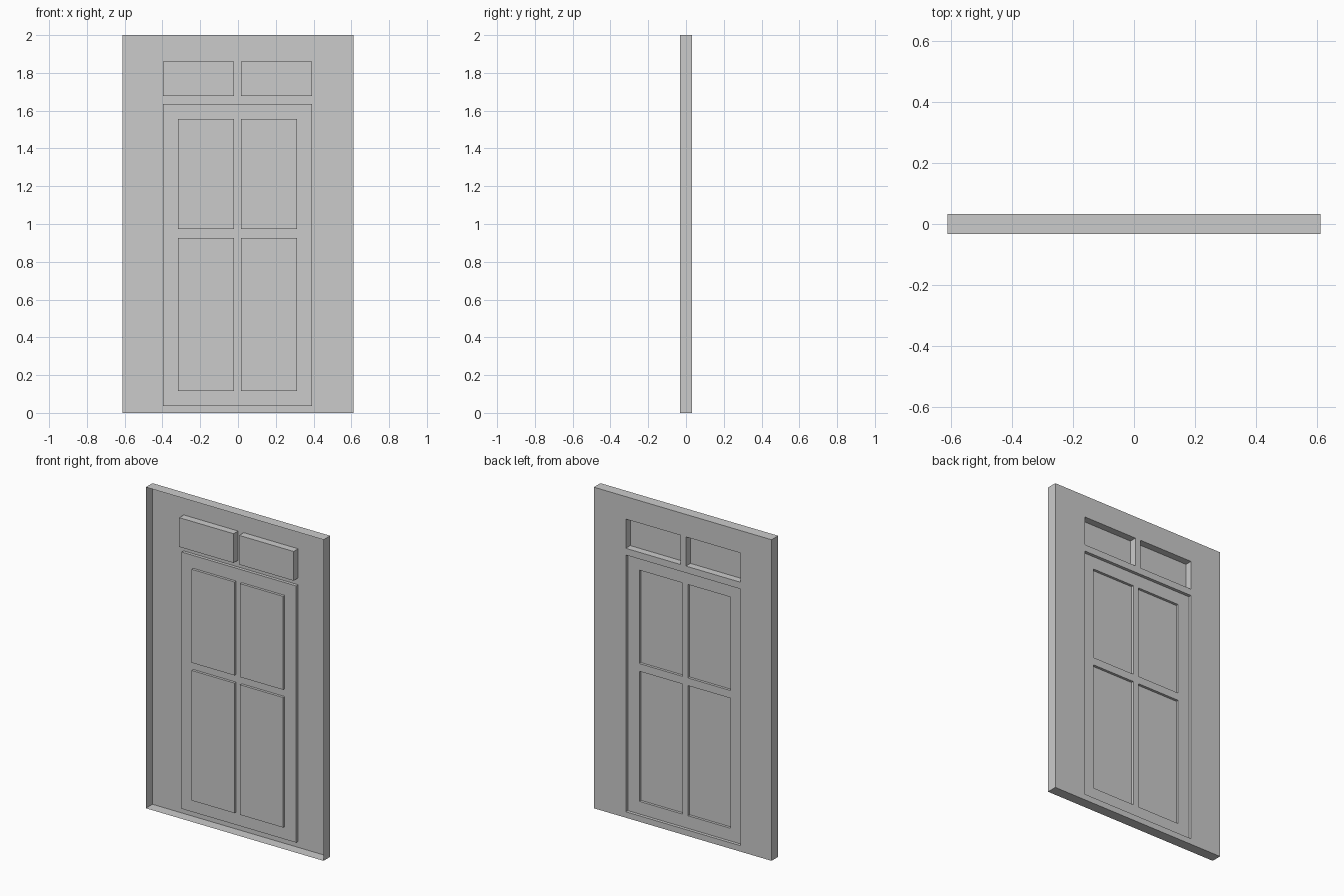
import bpy, bmesh, math

if "Cube" in bpy.data.objects:
    bpy.data.objects.remove(bpy.data.objects["Cube"])

HALF_W, TOP, BACK, FRONT = 0.612, 2.0, 0.0325, -0.0325

# Embossed rectangles: x0, x1, z0, z1, y of the raised face (later ones win)
STEPS = [
    (-0.397, 0.392, 0.037, 1.636, 0.013),    # door leaf
    (-0.317, -0.022, 0.974, 1.556, -0.003),  # upper door panels
    (0.016, 0.313, 0.974, 1.556, -0.003),
    (-0.317, -0.022, 0.116, 0.926, -0.003),  # lower door panels
    (0.016, 0.313, 0.116, 0.926, -0.003),
    (-0.397, -0.022, 1.678, 1.860, -0.012),  # transom lights
    (0.016, 0.392, 1.678, 1.860, -0.012),
]


def make_object(name, bm):
    bmesh.ops.remove_doubles(bm, verts=bm.verts, dist=1e-5)
    bmesh.ops.dissolve_limit(bm, angle_limit=math.radians(1),
                             verts=bm.verts, edges=bm.edges)
    mesh = bpy.data.meshes.new(name)
    bm.to_mesh(mesh)
    bm.free()
    obj = bpy.data.objects.new(name, mesh)
    bpy.context.collection.objects.link(obj)
    return obj


def quad(bm, *points):
    bm.faces.new([bm.verts.new(p) for p in points])


def level(x, z):
    y = BACK
    for x0, x1, z0, z1, step in STEPS:
        if x0 < x < x1 and z0 < z < z1:
            y = step
    return y


# Wall sheet with the door embossed towards the front
xs = sorted({-HALF_W, HALF_W} | {v for s in STEPS for v in s[:2]})
zs = sorted({0.0, TOP} | {v for s in STEPS for v in s[2:4]})
ys = [[level((a + b) / 2, (c + d) / 2) for c, d in zip(zs, zs[1:])]
      for a, b in zip(xs, xs[1:])]
bm = bmesh.new()
for i, (a, b) in enumerate(zip(xs, xs[1:])):
    for j, (c, d) in enumerate(zip(zs, zs[1:])):
        y = ys[i][j]
        quad(bm, (a, y, c), (b, y, c), (b, y, d), (a, y, d))
        # Step walls towards the next column and the next row
        if i + 1 < len(ys) and ys[i + 1][j] != y:
            n = ys[i + 1][j]
            quad(bm, (b, y, c), (b, n, c), (b, n, d), (b, y, d))
        if j + 1 < len(ys[i]) and ys[i][j + 1] != y:
            n = ys[i][j + 1]
            quad(bm, (a, y, d), (b, y, d), (b, n, d), (a, n, d))
make_object("wall_with_door", bm)

# Thin outer rim, open at the front
bm = bmesh.new()
corners = [(-HALF_W, 0), (HALF_W, 0), (HALF_W, TOP), (-HALF_W, TOP)]
for (xa, za), (xb, zb) in zip(corners, corners[1:] + corners[:1]):
    quad(bm, (xa, FRONT, za), (xb, FRONT, zb), (xb, BACK, zb), (xa, BACK, za))
make_object("outer_rim", bm)
